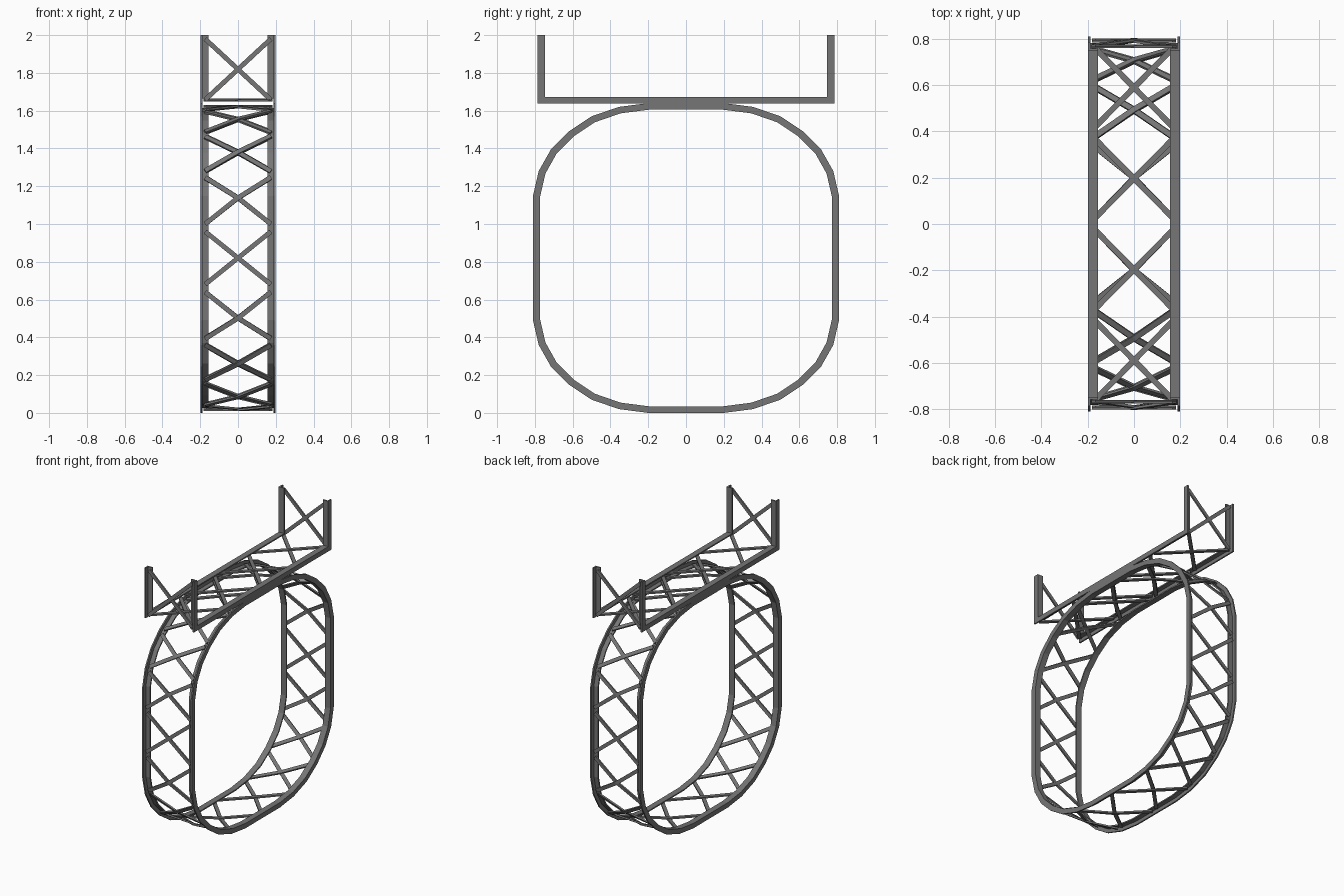
import bpy, bmesh
from mathutils import Vector

if "Cube" in bpy.data.objects:
    bpy.data.objects.remove(bpy.data.objects["Cube"])

steel = bpy.data.materials.new("dark_grey_steel")
steel.diffuse_color = (0.18, 0.18, 0.18, 1)
steel.use_nodes = True
steel.node_tree.nodes["Principled BSDF"].inputs["Base Color"].default_value = steel.diffuse_color

# Angle-iron section: (half width position x, distance inward from outer path)
SECTION = [(0.198, 0), (0.198, 0.038), (0.155, 0.038),
           (0.155, 0.028), (0.188, 0.028), (0.188, 0)]
SQUASH = 0.92  # horizontal runs are slightly shallower than upright ones


def finish(name, bm):
    bmesh.ops.recalc_face_normals(bm, faces=bm.faces)
    me = bpy.data.meshes.new(name)
    bm.to_mesh(me)
    bm.free()
    me.materials.append(steel)
    ob = bpy.data.objects.new(name, me)
    bpy.context.collection.objects.link(ob)
    return ob


def left(a, b):
    d = (b - a).normalized()
    return Vector((-d.y, d.x))


def rail(name, path, side, closed):
    """Sweep the angle section along a (y, z) path with mitred corners."""
    pts = [Vector(p) for p in path]
    n = len(pts)
    bm = bmesh.new()
    rings = []
    for i, p in enumerate(pts):
        normals = []
        if closed or i > 0:
            normals.append(left(pts[i - 1], p))
        if closed or i < n - 1:
            normals.append(left(p, pts[(i + 1) % n]))
        m = sum(normals, Vector((0, 0))).normalized()
        m /= m.dot(normals[0])
        rings.append([bm.verts.new((side * x, p.x + m.x * d, p.y + m.y * d * SQUASH))
                      for x, d in SECTION])
    k = len(SECTION)
    for i in range(n if closed else n - 1):
        a, b = rings[i], rings[(i + 1) % n]
        for j in range(k):
            bm.faces.new((a[j], a[(j + 1) % k], b[(j + 1) % k], b[j]))
    if not closed:
        bm.faces.new(rings[0])
        bm.faces.new(rings[-1])
    finish(name, bm)


def braces(name, spans):
    """Crossed flat bars per (start, middle, end) span, bent at the middle."""
    bm = bmesh.new()
    for a, c, b in spans:
        a, c, b = Vector(a), Vector(c), Vector(b)
        a2, b2 = a + (c - a).normalized() * 0.02, b + (c - b).normalized() * 0.02
        sides = [left(a, c), left(a, b), left(c, b)]
        normals = [Vector((0, v.x, v.y)) for v in sides]
        for s, depth in ((1, 0.021), (-1, 0.015)):
            pts = [Vector((x * s, *p)) + n * depth for x, p, n in
                   zip((-0.174, 0, 0.174), (a2, c, b2), normals)]
            along = (pts[2] - pts[0]).normalized()
            rings = []
            for p, n in zip(pts, normals):
                w = along.cross(n).normalized() * 0.0125
                t = n * 0.0055
                rings.append([bm.verts.new(p + w * i + t * j)
                              for i, j in ((-1, -1), (1, -1), (1, 1), (-1, 1))])
            bm.faces.new(rings[0])
            bm.faces.new(rings[2])
            for r, q in zip(rings, rings[1:]):
                for j in range(4):
                    k = (j + 1) % 4
                    bm.faces.new((r[j], r[k], q[k], q[j]))
    finish(name, bm)


def all_quarters(quarter):
    """Mirror an upper-right quarter (side to top) into a full anticlockwise loop."""
    half = quarter + [(-y, z) for y, z in reversed(quarter)]
    loop = half + [(-y, 1.64 - z) for y, z in half]
    return [p for i, p in enumerate(loop)
            if (Vector(p) - Vector(loop[i - 1])).length > 1e-4]


# Rounded ring and upper cradle outlines
ring = all_quarters([(0.81, 1.15), (0.78, 1.28), (0.715, 1.395), (0.62, 1.49),
                     (0.5, 1.57), (0.355, 1.62), (0.2, 1.64)])
FLOOR = 1.638
cradle = [(-0.785, 2), (-0.785, FLOOR), (0.785, FLOOR), (0.785, 2)]
for label, side in (("left", -1), ("right", 1)):
    rail("ring_rail_" + label, ring, side, True)
    rail("cradle_rail_" + label, cradle, side, False)

# Cross bracing of the ring: ends (even) and bend points (odd) alternate along the loop
nodes = all_quarters([(0.81, 0.82), (0.81, 0.98), (0.81, 1.14), (0.78, 1.27), (0.72, 1.39),
                      (0.62, 1.49), (0.5, 1.57), (0.36, 1.62), (0.2, 1.64), (0, 1.64)])
braces("ring_braces", [(nodes[i - 1], nodes[i], nodes[(i + 1) % len(nodes)])
                       for i in range(1, len(nodes), 2)])

# Cross bracing of the cradle: four bays in the floor, one in each upright
floor = [(-0.785 + 0.3925 * i, FLOOR) for i in range(5)]
stops = [cradle[0]] + floor + [cradle[3]]
braces("cradle_braces", [(a, (Vector(a) + Vector(b)) / 2, b)
                         for a, b in zip(stops, stops[1:])])
